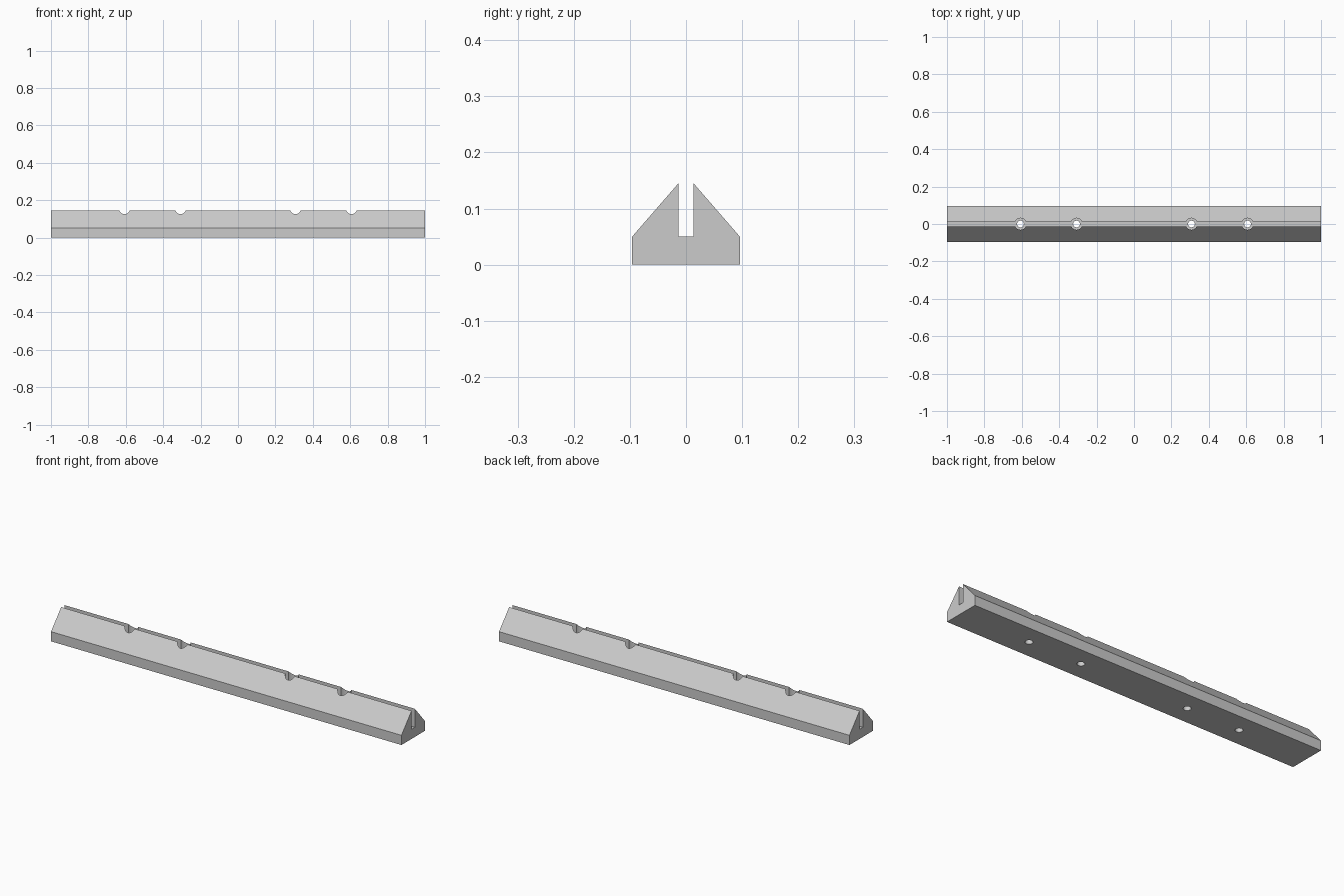
import bpy
import bmesh
from mathutils import Matrix

cube = bpy.data.objects.get("Cube")
if cube:
    bpy.data.objects.remove(cube, do_unlink=True)

LENGTH = 2.0
HALF_WIDTH = 0.096
TOP = 0.145
SHOULDER = 0.05      # top of the vertical sides and floor of the slot
SLOT = 0.0135        # half width of the slot
HOLES = (-0.607, -0.307, 0.307, 0.607)

grey = bpy.data.materials.new("light_grey")
grey.use_nodes = True
colour = (0.6, 0.6, 0.6, 1)
grey.diffuse_color = colour
grey.node_tree.nodes["Principled BSDF"].inputs["Base Color"].default_value = colour


def add_object(name, bm):
    bmesh.ops.recalc_face_normals(bm, faces=bm.faces)
    mesh = bpy.data.meshes.new(name)
    bm.to_mesh(mesh)
    bm.free()
    mesh.materials.append(grey)
    obj = bpy.data.objects.new(name, mesh)
    bpy.context.collection.objects.link(obj)
    return obj


def drill(target, name, radius, bottom, top):
    """Cut a row of upright round holes through the target."""
    bm = bmesh.new()
    for x in HOLES:
        bmesh.ops.create_cone(
            bm, cap_ends=True, segments=32, radius1=radius, radius2=radius,
            depth=top - bottom, matrix=Matrix.Translation((x, 0, (top + bottom) / 2)))
    cutter = add_object(name, bm)
    cutter.hide_render = True
    mod = target.modifiers.new(name, "BOOLEAN")
    mod.operation = "DIFFERENCE"
    mod.solver = "EXACT"
    mod.object = cutter
    bpy.context.view_layer.objects.active = target
    bpy.ops.object.modifier_apply(modifier=mod.name)
    bpy.data.objects.remove(cutter, do_unlink=True)


# Slotted rail: mirrored half profile swept along x
half = [(HALF_WIDTH, 0), (HALF_WIDTH, SHOULDER), (SLOT, TOP), (SLOT, SHOULDER)]
outline = half + [(-y, z) for y, z in reversed(half)]
bm = bmesh.new()
end = bm.faces.new([bm.verts.new((-LENGTH / 2, y, z)) for y, z in outline])
sweep = bmesh.ops.extrude_face_region(bm, geom=[end])
moved = [v for v in sweep["geom"] if isinstance(v, bmesh.types.BMVert)]
bmesh.ops.translate(bm, verts=moved, vec=(LENGTH, 0, 0))
if end.is_valid and len([f for f in bm.faces if len(f.verts) == len(outline)]) < 2:
    bm.faces.new([v for v in bm.verts if v.co.x < 0])
rail = add_object("slotted_rail", bm)

# Wide screw-head recesses, then narrow holes through the base
drill(rail, "head_recess", 0.031, SHOULDER - 0.001, TOP + 0.05)
drill(rail, "screw_hole", 0.018, -0.05, SHOULDER + 0.02)

# Smooth the round walls only
bpy.ops.object.select_all(action="DESELECT")
rail.select_set(True)
bpy.context.view_layer.objects.active = rail
bpy.ops.object.shade_smooth_by_angle(angle=0.5)
